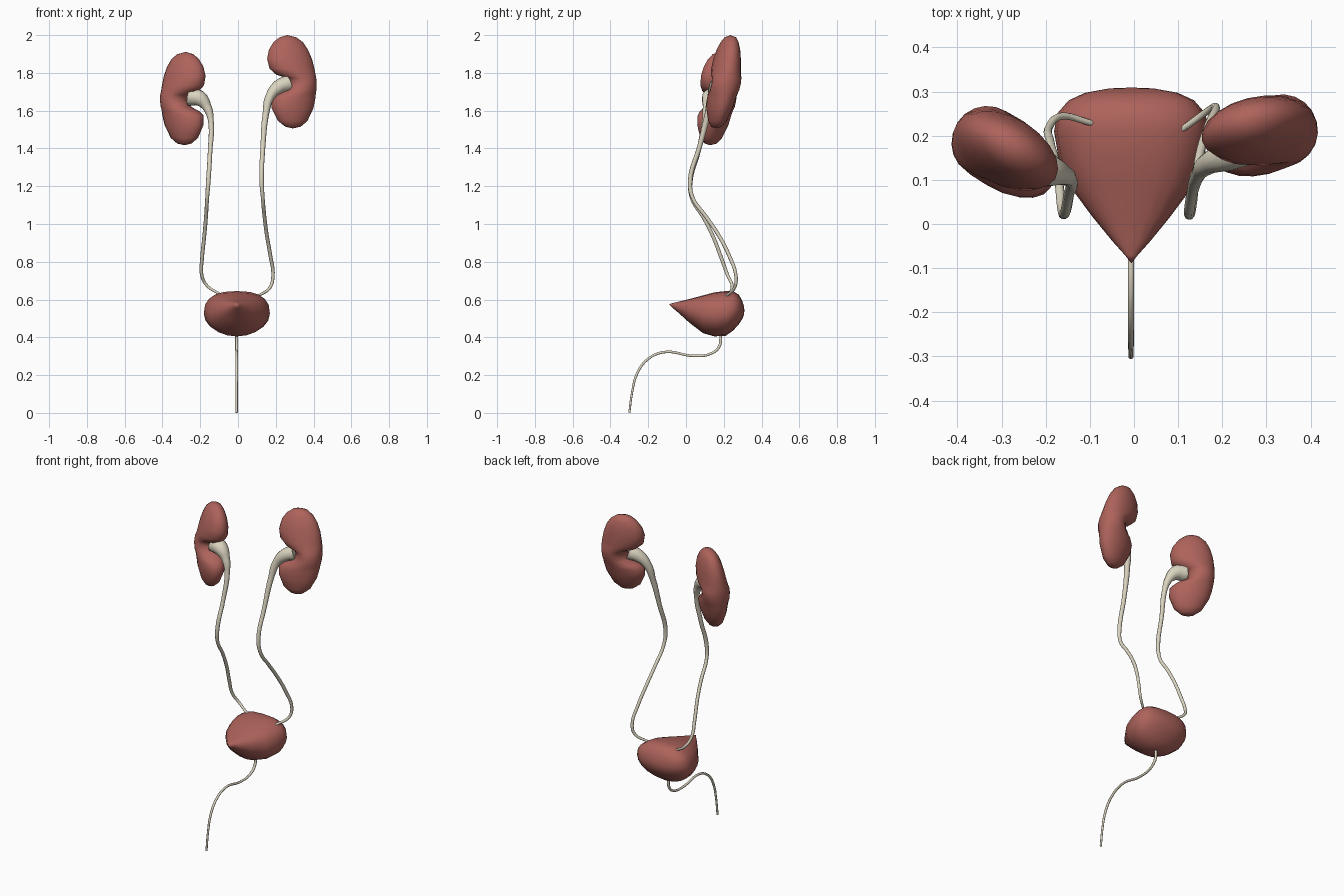
import bpy, bmesh
from math import sin, cos, pi, sqrt, radians, copysign
from mathutils import Vector

if "Cube" in bpy.data.objects:
    bpy.data.objects.remove(bpy.data.objects["Cube"])


def material(name, color):
    m = bpy.data.materials.new(name)
    m.diffuse_color = color
    m.use_nodes = True
    m.node_tree.nodes["Principled BSDF"].inputs["Base Color"].default_value = m.diffuse_color
    return m


RED = material("organ_red", (0.42, 0.125, 0.105, 1))
IVORY = material("duct_ivory", (0.71, 0.66, 0.53, 1))


def loft(name, rings, tip_a, tip_b, mat):
    """Skin a stack of closed rings and close both ends on a point."""
    bm = bmesh.new()
    vr = [[bm.verts.new(p) for p in r] for r in rings]
    n = len(vr[0])
    for a, b in zip(vr, vr[1:]):
        for i in range(n):
            j = (i + 1) % n
            bm.faces.new((a[i], a[j], b[j], b[i]))
    for ring, tip in ((vr[0], tip_a), (vr[-1], tip_b)):
        t = bm.verts.new(tip)
        for i in range(n):
            bm.faces.new((ring[i], ring[(i + 1) % n], t))
    bmesh.ops.recalc_face_normals(bm, faces=bm.faces)
    for f in bm.faces:
        f.smooth = True
    me = bpy.data.meshes.new(name)
    bm.to_mesh(me)
    bm.free()
    me.materials.append(mat)
    ob = bpy.data.objects.new(name, me)
    bpy.context.collection.objects.link(ob)
    return ob


# Kidney profile: height, medial edge, lateral edge
KIDNEY = [(-.238, -.035, .048), (-.208, -.075, .085), (-.14, -.110, .118),
          (-.09, -.112, .128), (-.066, -.085, .130), (-.045, -.035, .132),
          (-.01, -.015, .133), (.02, -.030, .131), (.038, -.085, .129),
          (.07, -.122, .123), (.12, -.135, .110), (.17, -.125, .088),
          (.21, -.100, .060), (.235, -.068, .025)]


def kidney(name, side, center, yaw, shear_x, shear_y, thick):
    c, s = cos(yaw), sin(yaw)

    def place(u, v, h):
        return Vector((center[0] + side * (u * c - v * s) + shear_x * h,
                       center[1] + u * s + v * c + shear_y * h,
                       center[2] + h))
    rings = []
    for h, a, b in KIDNEY:
        t = thick * sqrt(1 - (h / .25) ** 2) ** .9
        ring = []
        for k in range(20):
            w = 2 * pi * k / 20
            ring.append(place((a + b) / 2 + (b - a) / 2 * cos(w), t * sin(w), h))
        rings.append(ring)
    loft(name, rings, place(.005, 0, -.247), place(-.025, 0, .247), RED)


kidney("kidney_a", 1, (.285, .200, 1.753), radians(14), 0, .17, .078)
kidney("kidney_b", -1, (-.288, .158, 1.664), radians(32), -.04, .13, .080)

# Bladder: y, half width, bottom z, top z
BLADDER = [(-.07, .015, .555, .582), (-.04, .042, .530, .588),
           (.015, .087, .480, .602), (.09, .143, .422, .622),
           (.15, .165, .405, .638), (.21, .175, .408, .645),
           (.25, .168, .436, .644), (.28, .142, .470, .625),
           (.297, .105, .495, .595), (.307, .05, .520, .565)]
rings = []
for y, hw, lo, hi in BLADDER:
    zc = lo + (hi - lo) * .5
    ring = []
    for k in range(20):
        w = 2 * pi * k / 20
        e = 2 / 2.5 if sin(w) > 0 else 1
        ring.append(Vector((-.006 + hw * copysign(abs(cos(w)) ** e, cos(w)), y,
                            zc + (hi - lo) / 2 * copysign(abs(sin(w)) ** e, sin(w)))))
    rings.append(ring)
loft("bladder", rings, (-.006, -.089, .575), (-.006, .309, .542), RED)


def tube(name, points):
    """Smooth tapered duct through (x, y, z, radius) points, made into a mesh."""
    cu = bpy.data.curves.new(name, 'CURVE')
    cu.dimensions = '3D'
    cu.bevel_depth = 1
    cu.bevel_resolution = 3
    cu.resolution_u = 6
    cu.use_fill_caps = True
    sp = cu.splines.new('BEZIER')
    sp.bezier_points.add(len(points) - 1)
    for bp, (x, y, z, r) in zip(sp.bezier_points, points):
        bp.co = (x, y, z)
        bp.radius = r
        bp.handle_left_type = bp.handle_right_type = 'AUTO'
    cu.materials.append(IVORY)
    ob = bpy.data.objects.new(name, cu)
    bpy.context.collection.objects.link(ob)
    bpy.ops.object.select_all(action='DESELECT')
    ob.select_set(True)
    bpy.context.view_layer.objects.active = ob
    bpy.ops.object.convert(target='MESH')
    bpy.ops.object.shade_smooth_by_angle(angle=radians(60))


# Ureters, widening into the funnel at each kidney
tube("ureter_a", [
    (.265, .180, 1.745, .045), (.215, .158, 1.725, .037), (.170, .138, 1.675, .025),
    (.147, .115, 1.58, .017), (.132, .072, 1.41, .013), (.125, .022, 1.23, .012),
    (.131, .035, 1.14, .010), (.140, .105, 1.04, .010), (.152, .170, .945, .010),
    (.170, .225, .84, .010), (.185, .265, .72, .009), (.170, .258, .665, .008),
    (.110, .215, .620, .007)])
tube("ureter_b", [
    (-.255, .140, 1.675, .050), (-.205, .125, 1.665, .043), (-.165, .113, 1.62, .025),
    (-.144, .100, 1.55, .015), (-.148, .065, 1.38, .012), (-.157, .024, 1.23, .012),
    (-.163, .030, 1.14, .010), (-.170, .095, 1.03, .010), (-.179, .145, .93, .010),
    (-.190, .187, .82, .010), (-.192, .220, .73, .009), (-.165, .244, .675, .008),
    (-.095, .228, .628, .007)])

# Urethra, from the bladder floor forward and down to the ground
tube("urethra", [(-.007, y, z, r) for y, z, r in (
    (.185, .42, .008), (.175, .35, .008), (.130, .313, .007), (.04, .302, .007),
    (-.115, .322, .007), (-.205, .282, .007), (-.26, .205, .007),
    (-.285, .11, .006), (-.300, .001, .006))])
